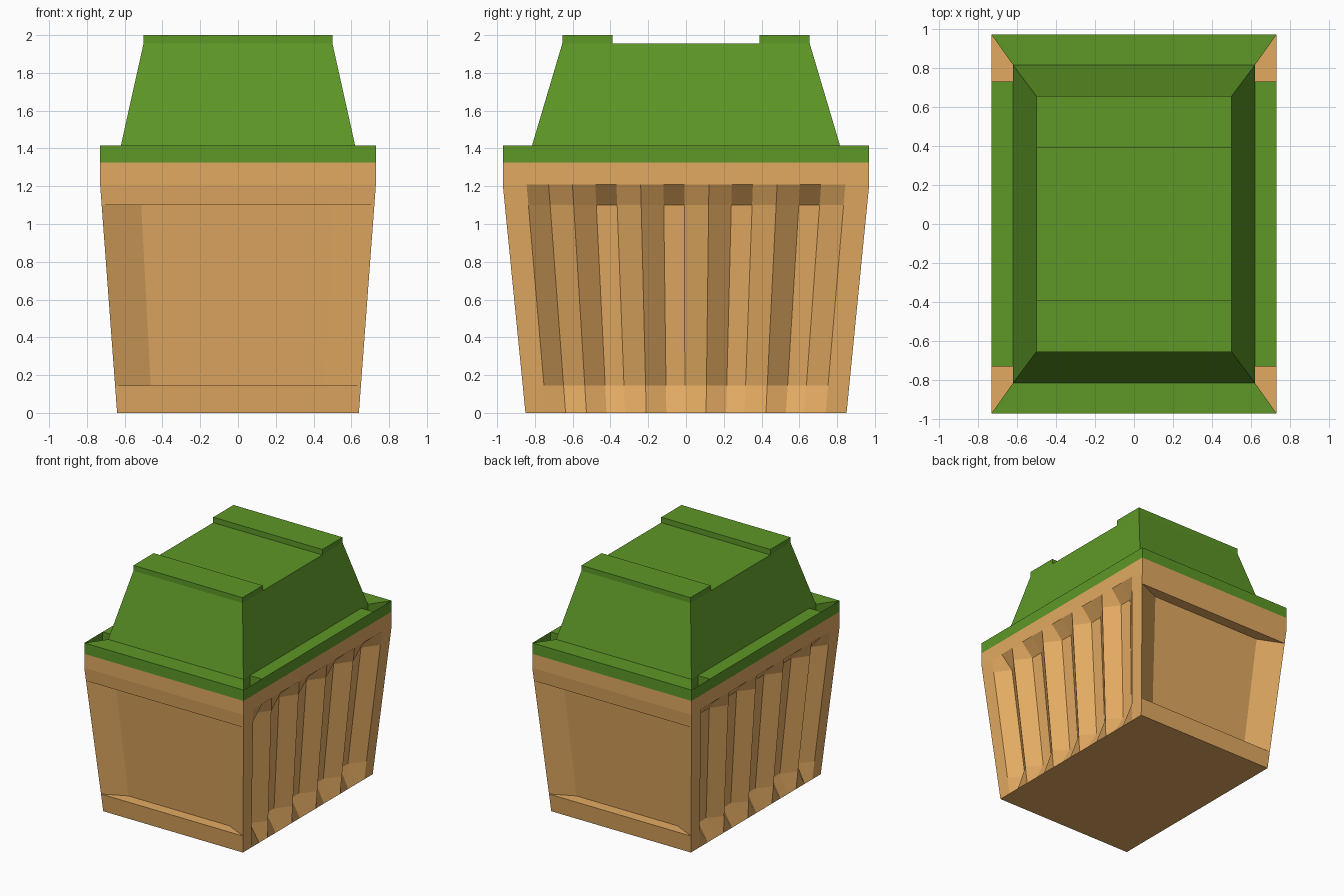
import bpy, bmesh

if "Cube" in bpy.data.objects:
    bpy.data.objects.remove(bpy.data.objects["Cube"])

H, TOP, RIM = 1.21, 1.326, 1.416      # end of taper, body top, lid rim top
DEPTH = 0.09                          # panel and groove depth


def half_x(z):
    return 0.64 + (0.73 - 0.64) * min(z / H, 1)


def half_y(z):
    return 0.85 + (0.97 - 0.85) * min(z / H, 1)


def strip(bm, rows):
    """Quad sheet through rows of points."""
    grid = [[bm.verts.new(p) for p in row] for row in rows]
    for a, b in zip(grid, grid[1:]):
        for i in range(len(a) - 1):
            bm.faces.new((a[i], a[i + 1], b[i + 1], b[i]))


def prism(bm, low, z0, z1, high=None):
    """Solid between two outlines."""
    a = [bm.verts.new((x, y, z0)) for x, y in low]
    b = [bm.verts.new((x, y, z1)) for x, y in (high or low)]
    n = len(a)
    bm.faces.new(a[::-1])
    bm.faces.new(b)
    for i in range(n):
        bm.faces.new((a[i], a[(i + 1) % n], b[(i + 1) % n], b[i]))


def rect(x0, x1, y0, y1):
    return [(x0, y0), (x1, y0), (x1, y1), (x0, y1)]


def finish(bm, name, color, weld=False):
    if weld:
        bmesh.ops.remove_doubles(bm, verts=bm.verts, dist=0.0005)
    bmesh.ops.recalc_face_normals(bm, faces=bm.faces)
    me = bpy.data.meshes.new(name)
    bm.to_mesh(me)
    bm.free()
    mat = bpy.data.materials.new(name + "_color")
    mat.diffuse_color = (*color, 1)
    mat.use_nodes = True
    mat.node_tree.nodes["Principled BSDF"].inputs["Base Color"].default_value = mat.diffuse_color
    me.materials.append(mat)
    ob = bpy.data.objects.new(name, me)
    bpy.context.collection.objects.link(ob)


# Corrugated side profile: y as a fraction of the half length, recessed or not
profile = [(-1, 0), (-0.87, 0), (-0.75, 1), (-0.62, 0)]
for i in range(4):
    y = -0.62 + i * 0.3725
    profile += [(y + 0.125, 1), (y + 0.24, 1), (y + 0.3725, 0)]
profile.append((1, 0))

# Body: grooved sides, recessed end panels, plain band at the top
bm = bmesh.new()
for s in (-1, 1):
    strip(bm, [[(s * (half_x(z) - d * k * DEPTH), y * half_y(z), z) for y, d in profile]
               for z, k in ((0, 0), (0.145, 1), (1.10, 1), (H, 0), (TOP, 0))])
    strip(bm, [[(x * half_x(z), s * (half_y(z) - d * k * DEPTH), z)
                for x, d in ((-1, 0), (-0.71, 1), (0.71, 1), (1, 0))]
               for z, k in ((0, 0), (0.145, 0), (0.1455, 1), (1.10, 1), (1.10, 0),
                            (H, 0), (TOP, 0))])
for z in (0, TOP):
    strip(bm, [[(x * half_x(z), s * half_y(z), z) for x in (-1, -0.71, 0.71, 1)]
               for s in (-1, 1)])
finish(bm, "container_body", (0.76, 0.40, 0.12), weld=True)

# Lid: rim with open corner pockets, tapered dome, two raised bars
bm = bmesh.new()
for s in (-1, 1):
    prism(bm, [(-0.73, s * 0.97), (0.73, s * 0.97), (0.62, s * 0.815), (-0.62, s * 0.815)],
          TOP, RIM)
    prism(bm, rect(s * 0.62, s * 0.73, -0.73, 0.73), TOP, RIM)
    for t in (-1, 1):                 # thin outer wall beside each pocket
        strip(bm, [[(s * 0.73, t * y, z) for y in (0.73, 0.97)] for z in (TOP, RIM)])
    prism(bm, rect(-0.5, 0.5, s * 0.39, s * 0.655), 1.955, 2.0)
prism(bm, rect(-0.62, 0.62, -0.815, 0.815), TOP, RIM)
prism(bm, rect(-0.62, 0.62, -0.815, 0.815), RIM, 1.955, rect(-0.5, 0.5, -0.655, 0.655))
finish(bm, "lid", (0.11, 0.31, 0.02))
